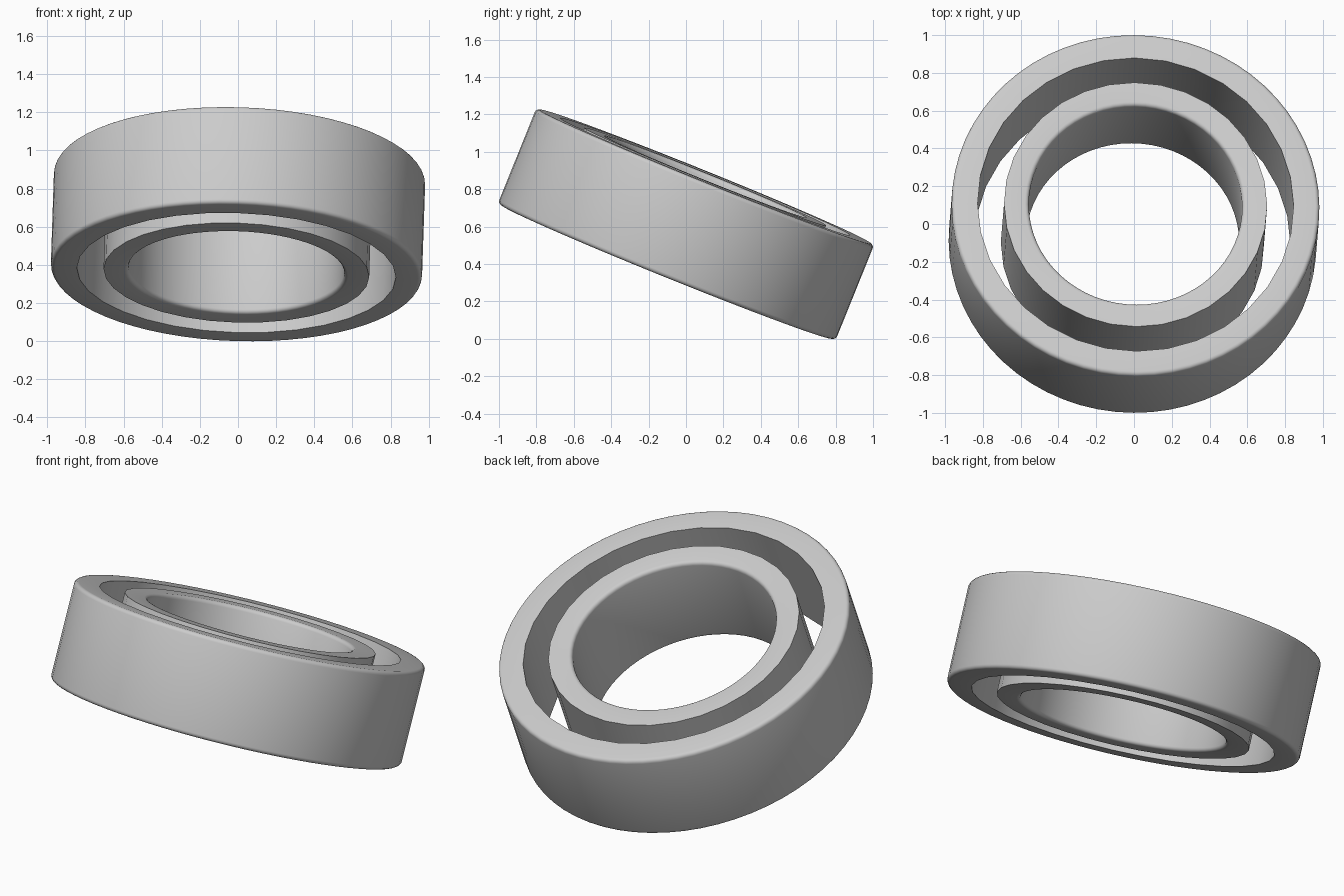
import bpy
import bmesh
from math import sin, cos, pi, radians
from mathutils import Vector

cube = bpy.data.objects.get("Cube")
if cube:
    bpy.data.objects.remove(cube)

HEIGHT, FILLET, SIDES = 0.55, 0.022, 64
AXIS = Vector((0.031, sin(radians(22)), cos(radians(22))))
CENTRE = Vector((0, 0, 0.613))

steel = bpy.data.materials.new("grey_steel")
steel.use_nodes = True
steel.diffuse_color = (0.6, 0.6, 0.6, 1)
steel.node_tree.nodes["Principled BSDF"].inputs["Base Color"].default_value = (0.6, 0.6, 0.6, 1)


def make_ring(name, rounded_radius, plain_radius):
    """Lathe a ring: one wall has rounded edges, the other is coarse and sharp."""
    side = 1 if rounded_radius > plain_radius else -1
    half = HEIGHT / 2
    # Profile as (radius, height, coarse wall flag)
    profile = [(plain_radius, half, True), (plain_radius, -half, True)]
    for end in (-1, 1):
        for i in range(5):
            a = pi / 2 * (i / 4 if end < 0 else 1 - i / 4)
            r = rounded_radius - side * FILLET * (1 - sin(a))
            profile.append((r, end * (half - FILLET * (1 - cos(a))), False))

    bm = bmesh.new()
    loops = []
    for s in range(SIDES):
        a = 2 * pi * s / SIDES
        loop = []
        for r, z, coarse in profile:
            if coarse and s % 2:
                r *= cos(2 * pi / SIDES)
            loop.append(bm.verts.new((r * cos(a), r * sin(a), z)))
        loops.append(loop)
    n = len(profile)
    for s in range(SIDES):
        here, there = loops[s], loops[(s + 1) % SIDES]
        for i in range(n):
            j = (i + 1) % n
            bm.faces.new((here[i], there[i], there[j], here[j]))
    bmesh.ops.recalc_face_normals(bm, faces=bm.faces)

    mesh = bpy.data.meshes.new(name)
    bm.to_mesh(mesh)
    bm.free()
    mesh.materials.append(steel)
    ring = bpy.data.objects.new(name, mesh)
    bpy.context.collection.objects.link(ring)
    ring.location = CENTRE
    ring.rotation_mode = 'QUATERNION'
    ring.rotation_quaternion = Vector((0, 0, 1)).rotation_difference(AXIS)

    bpy.ops.object.select_all(action='DESELECT')
    ring.select_set(True)
    bpy.context.view_layer.objects.active = ring
    bpy.ops.object.shade_smooth_by_angle(angle=radians(30))


# Two concentric tilted rings with an open gap between them
make_ring("outer_ring", 0.974, 0.837)
make_ring("inner_ring", 0.565, 0.697)
